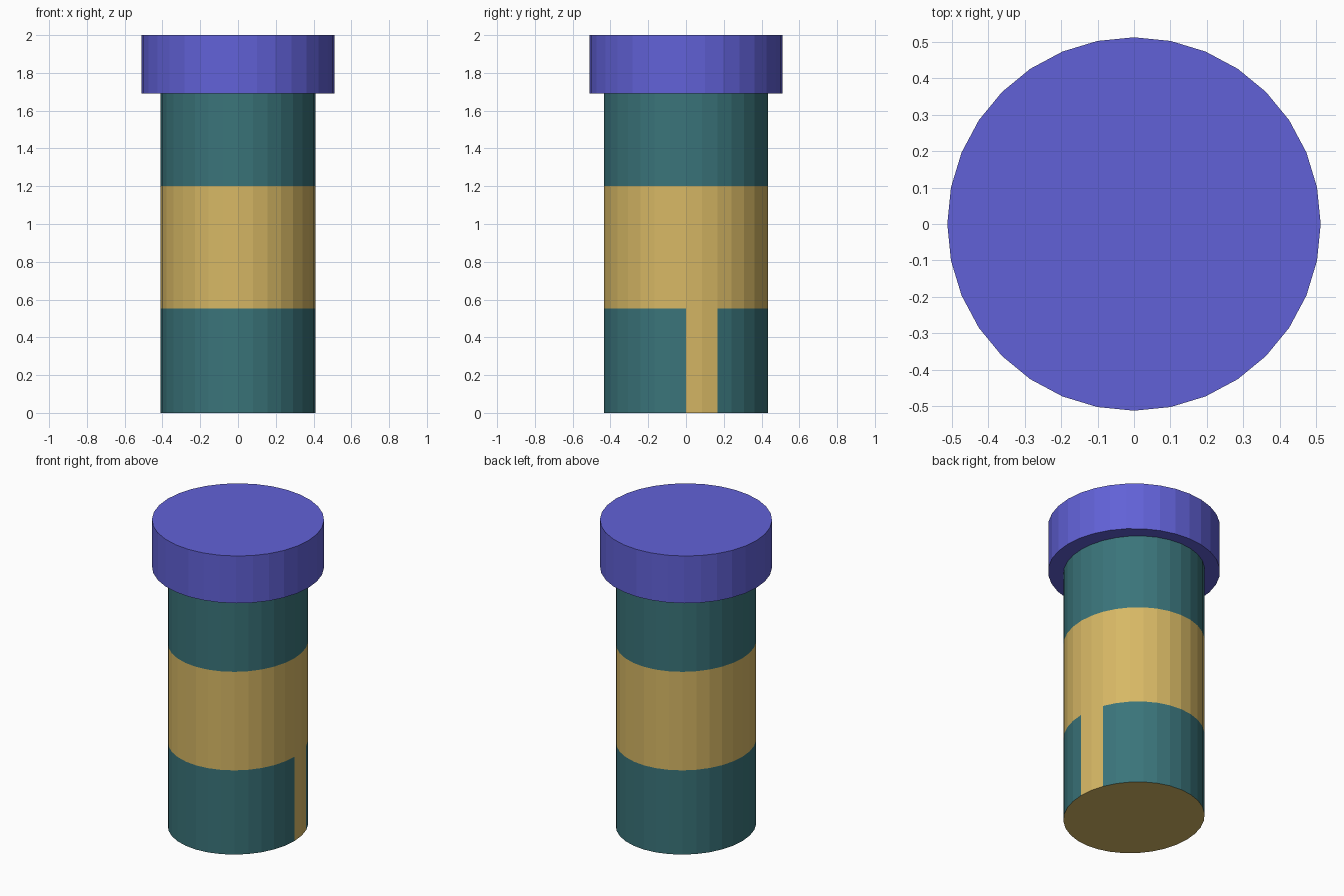
import bpy, bmesh, math

cube = bpy.data.objects.get("Cube")
if cube:
    bpy.data.objects.remove(cube, do_unlink=True)

SIDES = 32


def material(name, rgb):
    mat = bpy.data.materials.new(name)
    mat.use_nodes = True
    mat.diffuse_color = (*rgb, 1)
    bsdf = next(n for n in mat.node_tree.nodes if n.type == "BSDF_PRINCIPLED")
    bsdf.inputs["Base Color"].default_value = (*rgb, 1)
    return mat


def stacked_cylinder(name, rx, ry, heights, mats, rule=None):
    """Closed elliptical cylinder with one ring of points at each height."""
    bm = bmesh.new()
    angles = [2 * math.pi * i / SIDES for i in range(SIDES)]
    rings = [[bm.verts.new((rx * math.cos(a), ry * math.sin(a), z)) for a in angles]
             for z in heights]
    for low, high in zip(rings, rings[1:]):
        for i in range(SIDES):
            j = (i + 1) % SIDES
            bm.faces.new((low[i], low[j], high[j], high[i]))
    bm.faces.new(rings[0][::-1])
    bm.faces.new(rings[-1])
    bm.normal_update()
    if rule:
        for face in bm.faces:
            face.material_index = rule(face)
    mesh = bpy.data.meshes.new(name)
    bm.to_mesh(mesh)
    bm.free()
    for mat in mats:
        mesh.materials.append(mat)
    obj = bpy.data.objects.new(name, mesh)
    bpy.context.collection.objects.link(obj)
    return obj


teal = material("teal", (0.042, 0.175, 0.195))
tan = material("tan", (0.68, 0.48, 0.13))
violet = material("violet", (0.12, 0.12, 0.68))

BAND_LOW, BAND_HIGH = 0.553, 1.2


def body_colour(face):
    # Tan base, wide middle band, and a narrow strip two panels wide below it
    c = face.calc_center_median()
    if face.normal.z < -0.5 or BAND_LOW < c.z < BAND_HIGH:
        return 1
    strip = c.x > 0 and 0 < c.y < 0.167 and c.z < BAND_LOW
    return 1 if strip else 0


# Main body and wide lid
stacked_cylinder("body", 0.41, 0.435, [0, BAND_LOW, BAND_HIGH, 1.69],
                 [teal, tan], body_colour)
stacked_cylinder("lid", 0.512, 0.512, [1.69, 2.0], [violet])
